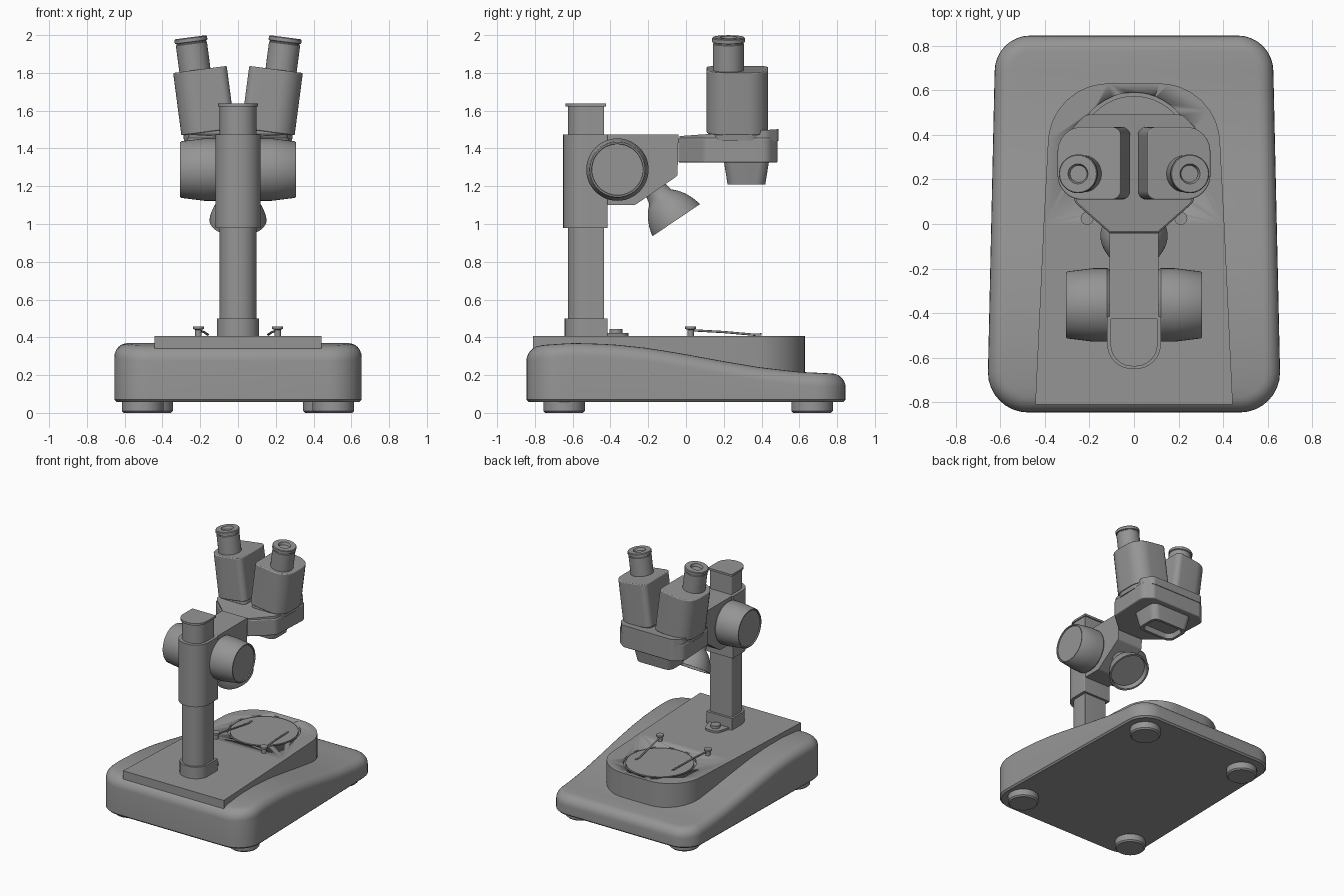
import bpy, bmesh, math
from mathutils import Vector, Matrix

cube = bpy.data.objects.get("Cube")
if cube:
    bpy.data.objects.remove(cube, do_unlink=True)

grey = bpy.data.materials.new("neutral grey")
grey.use_nodes = True
GREY = (0.3, 0.3, 0.3, 1)
grey.diffuse_color = GREY
grey.node_tree.nodes["Principled BSDF"].inputs["Base Color"].default_value = GREY


def finish(name, bm, matrix=None, bevel=0, angle=35):
    bmesh.ops.remove_doubles(bm, verts=bm.verts, dist=1e-5)
    bmesh.ops.recalc_face_normals(bm, faces=bm.faces)
    mesh = bpy.data.meshes.new(name)
    bm.to_mesh(mesh)
    bm.free()
    mesh.materials.append(grey)
    ob = bpy.data.objects.new(name, mesh)
    bpy.context.collection.objects.link(ob)
    if matrix:
        ob.matrix_world = matrix
    if bevel:
        mod = ob.modifiers.new("soft edges", 'BEVEL')
        mod.width, mod.segments, mod.limit_method = bevel, 3, 'ANGLE'
        mod.angle_limit = math.radians(50)
    bpy.ops.object.select_all(action='DESELECT')
    ob.select_set(True)
    bpy.context.view_layer.objects.active = ob
    bpy.ops.object.shade_smooth_by_angle(angle=math.radians(angle))
    return ob


def fillet(corners, steps=8):
    """Round each (x, y, radius) corner of a closed polygon."""
    out = []
    for i, (x, y, r) in enumerate(corners):
        p = Vector((x, y))
        if r == 0:
            out.append(p)
            continue
        a = (Vector(corners[i - 1][:2]) - p).normalized()
        b = (Vector(corners[(i + 1) % len(corners)][:2]) - p).normalized()
        half = a.angle(b) / 2
        c = p + (a + b).normalized() * r / math.sin(half)
        s, e = p + a * r / math.tan(half) - c, p + b * r / math.tan(half) - c
        out += [c + s.lerp(e, k / steps).normalized() * r for k in range(steps + 1)]
    return out


def mirrored(half):
    return half + [(-x, y, r) for x, y, r in reversed(half)]


def loft(name, rings, **kw):
    """Skin a stack of closed rings and cap both ends."""
    bm = bmesh.new()
    vs = [[bm.verts.new(p) for p in ring] for ring in rings]
    n = len(rings[0])
    for lo, hi in zip(vs, vs[1:]):
        for i in range(n):
            j = (i + 1) % n
            bm.faces.new((lo[i], lo[j], hi[j], hi[i]))
    bm.faces.new(vs[0])
    bm.faces.new(vs[-1])
    return finish(name, bm, **kw)


def prism(name, corners, z0, z1, slope=0, **kw):
    pts = fillet(corners)
    return loft(name, [[(p.x, p.y, z0) for p in pts],
                       [(p.x, p.y, z1 + slope * p.y) for p in pts]], **kw)


def lathe(name, profile, origin, axis=(0, 0, 1), sides=48):
    """Revolve (radius, height) points about an axis through origin."""
    rings = [[(r * math.cos(2 * math.pi * i / sides), r * math.sin(2 * math.pi * i / sides), h)
              for i in range(sides)] for r, h in profile]
    turn = Vector(axis).to_track_quat('Z', 'Y').to_matrix().to_4x4()
    return loft(name, rings, matrix=Matrix.Translation(origin) @ turn)


# Base: rounded plan with a top that sweeps down from the column to the stage
TOP = [(-0.85, 0.345), (-0.75, 0.36), (-0.6, 0.37), (-0.4, 0.364), (-0.2, 0.343), (0, 0.31),
       (0.2, 0.273), (0.4, 0.24), (0.6, 0.217), (0.85, 0.205)]


def top(y):
    for (a, za), (b, zb) in zip(TOP, TOP[1:]):
        if y <= b:
            return za + (zb - za) * (y - a) / (b - a)
    return TOP[-1][1]


def base_half(d):
    pts = []
    for cx, cy, r, start in ((0.475, -0.665, 0.18, -90), (0.465, 0.685, 0.16, 0)):
        for k in range(9):
            a = math.radians(start + k * 11.25)
            pts.append(Vector((cx + (r - d) * math.cos(a), cy + (r - d) * math.sin(a))))
    side = [pts[8].lerp(pts[9], k / 18) for k in range(1, 18)]
    return pts[:9] + side + pts[9:]


def base_ring(d, height):
    half = base_half(d)
    return [(p.x, p.y, height(p.y)) for p in half] + [(-p.x, p.y, height(p.y)) for p in reversed(half)]


RIM = 0.07
rings = [base_ring(0.012, lambda y: 0.058), base_ring(0, lambda y: 0.07)]
for k in range(7):
    a = k * math.pi / 12
    rings.append(base_ring(RIM * (1 - math.cos(a)), lambda y: top(y) - RIM * (1 - math.sin(a))))
bm = bmesh.new()
vs = [[bm.verts.new(p) for p in ring] for ring in rings]
n = len(vs[0])
for lo, hi in zip(vs, vs[1:]):
    for i in range(n):
        bm.faces.new((lo[i], lo[(i + 1) % n], hi[(i + 1) % n], hi[i]))
for i in range(n // 2 - 1):
    bm.faces.new((vs[-1][i], vs[-1][i + 1], vs[-1][n - 2 - i], vs[-1][n - 1 - i]))
bm.faces.new(vs[0])
finish("base", bm, angle=40)

# Feet
for y, x in ((-0.645, 0.505), (0.668, 0.455)):
    for s in (-1, 1):
        lathe("foot", [(0.1, 0), (0.11, 0.01), (0.11, 0.07)], (s * x, y, 0))

# Raised deck with a round well, and the stage plate lying in it
deck = prism("deck", mirrored([(0.443, -0.81, 0), (0.405, 0.0, 0.3), (0.372, 0.63, 0.27)]), 0.15, 0.408)
well = lathe("well_cutter", [(0.262, 0.385), (0.262, 0.5)], (0, 0.328, 0))
well.hide_render = True
well.hide_set(True)
cut = deck.modifiers.new("well", 'BOOLEAN')
cut.object, cut.operation, cut.solver = well, 'DIFFERENCE', 'EXACT'
lathe("stage_plate", [(0.246, 0.38), (0.246, 0.408)], (0, 0.328, 0))

# Specimen clips: a headed post and a spring wire each
for s in (-1, 1):
    lathe("clip_post", [(0.017, 0.4), (0.017, 0.44), (0.029, 0.445), (0.029, 0.458)],
          (s * 0.21, 0.025, 0), sides=24)
    curve = bpy.data.curves.new("clip_wire", 'CURVE')
    curve.dimensions, curve.bevel_depth, curve.bevel_resolution = '3D', 0.006, 2
    line = curve.splines.new('POLY')
    path = [(0.21, 0.02, 0.438), (0.18, 0.2, 0.428), (0.16, 0.36, 0.414), (0.16, 0.4, 0.416)]
    line.points.add(len(path) - 1)
    for pt, (x, y, z) in zip(line.points, path):
        pt.co = (s * x, y, z, 1)
    curve.materials.append(grey)
    bpy.context.collection.objects.link(bpy.data.objects.new("clip_wire", curve))


# Column: D-shaped sections, rounded toward the front
def d_section(name, w, y0, y1, z0, z1):
    prism(name, mirrored([(w, y0, w * 0.92), (w, y1, 0.006)]), z0, z1)


d_section("column", 0.097, -0.625, -0.433, 0.4, 1.63)
d_section("column_cap", 0.105, -0.638, -0.423, 1.622, 1.638)
d_section("column_collar", 0.112, -0.642, -0.415, 0.4, 0.5)
d_section("column_sleeve", 0.12, -0.65, -0.415, 0.98, 1.473)
prism("lock_tongue", mirrored([(0.09, -0.42, 0), (0.055, -0.305, 0.05)]), 0.4, 0.424)
lathe("lock_button", [(0.035, 0.42), (0.035, 0.445)], (0, -0.37, 0), sides=24)

# Arm: side profile swept across the width
side = fillet([(-0.45, 1.473, 0), (-0.04, 1.473, 0), (-0.045, 1.255, 0.02), (-0.27, 1.1, 0.03), (-0.45, 1.1, 0)])
loft("arm", [[(x, p.x, p.y) for p in side] for x in (-0.11, 0.11)])

# Focus knobs with a recessed outer face
for s in (-1, 1):
    lathe("focus_knob", [(0.15, 0.1), (0.165, 0.12), (0.165, 0.18), (0.15, 0.3), (0.145, 0.306),
                         (0.137, 0.306), (0.135, 0.298), (0.01, 0.298)], (0, -0.363, 1.288), (s, 0, 0))

# Lamp: neck and open bowl pointing at the stage
lathe("lamp", [(0.07, -0.33), (0.062, -0.24), (0.062, -0.19), (0.07, -0.15), (0.095, -0.125), (0.12, -0.09),
               (0.138, -0.05), (0.149, -0.015), (0.151, 0), (0.138, 0), (0.13, -0.035), (0.01, -0.035)],
      (0, -0.052, 1.02), (0, 0.56, -0.83))

# Head: body, sloped lid and rectangular objective housing with a recess
plan = [(0.11, -0.04, 0), (0.27, 0.1, 0.06), (0.285, 0.43, 0.06), (0.215, 0.485, 0.04)]
prism("head_body", mirrored(plan), 1.325, 1.456, bevel=0.008)
lid = [(x * 0.975, 0.23 + (y - 0.23) * 0.98, r) for x, y, r in plan]
lid[-1] = (0.22, 0.49, 0.04)
prism("head_lid", mirrored(lid), 1.44, 1.468, slope=0.07)


def slab(w, h, z):
    return [(p.x, p.y + 0.32, z) for p in fillet(mirrored([(w, -h, 0.05), (w, h, 0.05)]))]


loft("objective_housing", [slab(0.18, 0.12, 1.335), slab(0.155, 0.1, 1.21),
                           slab(0.135, 0.08, 1.21), slab(0.13, 0.075, 1.25)])

# Eye tubes: leaning prism housings, each carrying an eyepiece
for s in (-1, 1):
    lean = Matrix.Translation((s * 0.158, 0.272, 1.488)) @ Matrix.Rotation(s * math.radians(7.5), 4, 'Y')
    corners = [(-0.143, -0.163, 0.04), (0.143, -0.163, 0.11), (0.143, 0.163, 0.11), (-0.143, 0.163, 0.04)]
    corners = [(s * x, y, r) for x, y, r in corners]
    prism("prism_housing", corners, 0, 0.333, matrix=lean, bevel=0.006)
    foot = [(x * 0.93, y * 0.93, r * 0.9) for x, y, r in corners]
    prism("prism_neck", foot, -0.03, 0.02, matrix=lean)
    axis = (s * math.sin(math.radians(7.5)), 0, math.cos(math.radians(7.5)))
    lathe("eyepiece", [(0.083, -0.02), (0.083, 0.135), (0.079, 0.138), (0.079, 0.143), (0.087, 0.146),
                       (0.087, 0.165), (0.083, 0.17), (0.045, 0.17), (0.038, 0.15), (0.01, 0.15)],
          (s * 0.229, 0.225, 1.82), axis)
